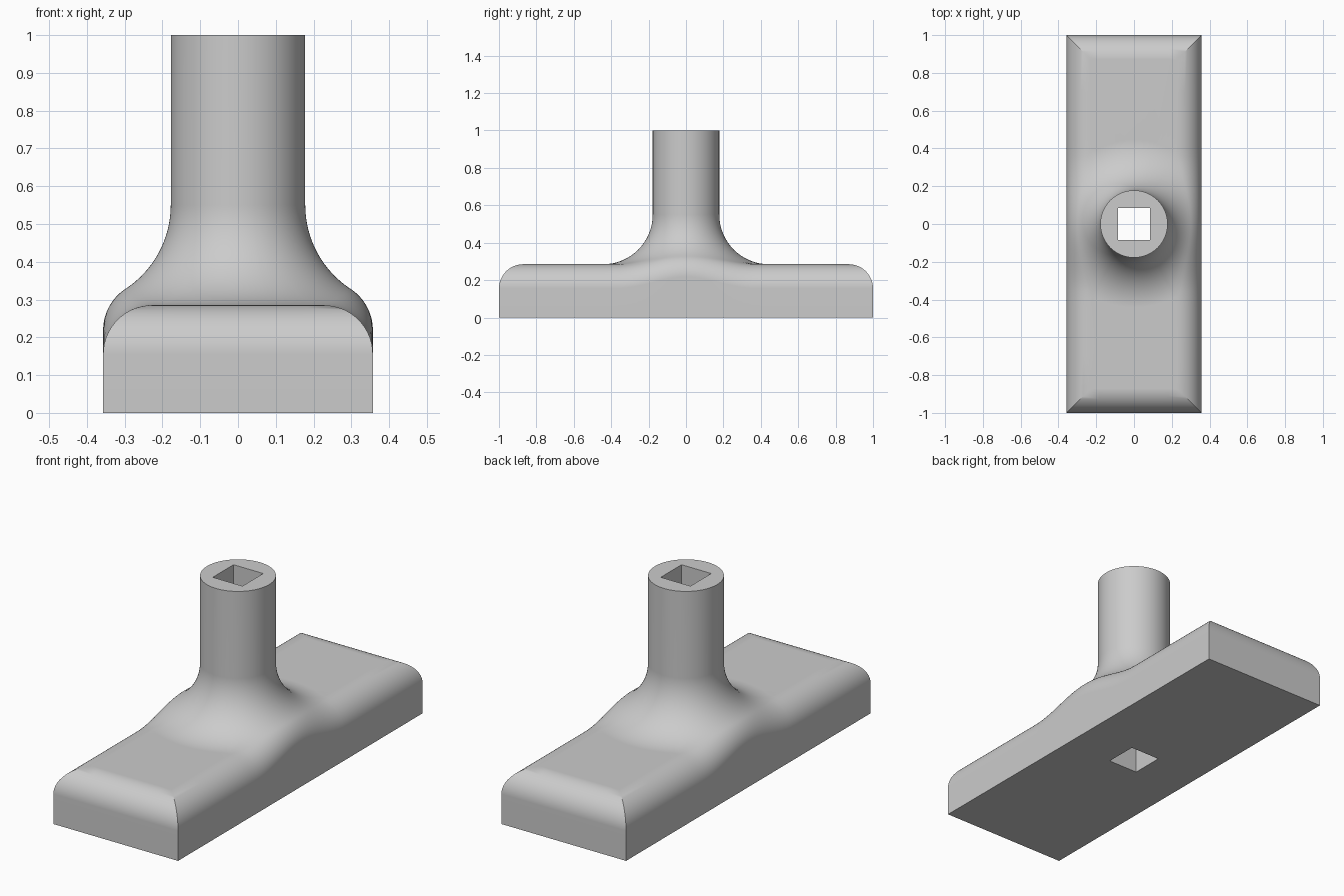
import bpy
import bmesh
from math import sin, cos, tan, acos, atan2, pi, radians, hypot
from mathutils import Vector

cube = bpy.data.objects.get("Cube")
if cube:
    bpy.data.objects.remove(cube, do_unlink=True)

# Main dimensions
HALF_X, HALF_Y, BASE_H = 0.357, 1.0, 0.285
EDGE_R = 0.13             # rounding of the upper edges of the base
STEM_R, TOP_Z = 0.178, 1.0
FILLET_R = 0.265          # flare between stem and base
HOLE = 0.085              # half width of the square bore
CORE_X, CORE_Y = HALF_X - EDGE_R, HALF_Y - EDGE_R
FLARE_C, FLARE_Z = STEM_R + FILLET_R, BASE_H + FILLET_R
CORNER = atan2(CORE_Y, CORE_X)
FLARE_STEPS, ROUND_STEPS = 16, 14


def on_rectangle(direction, half_x, half_y):
    """Point where a ray from the centre meets a rectangle."""
    scale = max(abs(direction.x) / half_x, abs(direction.y) / half_y)
    return direction / scale


def section(angle, corner):
    """Closed outline of the body in one direction, from bore to underside."""
    d = Vector((cos(angle), sin(angle), 0))
    up = Vector((0, 0, 1))
    core = on_rectangle(d, CORE_X, CORE_Y)
    if corner:
        out = Vector((1 if d.x > 0 else -1, 1 if d.y > 0 else -1, 0))
    elif abs(d.x) / CORE_X > abs(d.y) / CORE_Y:
        out = Vector((1 if d.x > 0 else -1, 0, 0))
    else:
        out = Vector((0, 1 if d.y > 0 else -1, 0))

    # Bore and stem
    bore = on_rectangle(d, HOLE, HOLE)
    points = [bore, bore + up * TOP_Z, d * STEM_R + up * TOP_Z]

    # Flare, stopping where the edge rounding touches it
    reach = max(FLARE_C - core.length, 0) / (FILLET_R + EDGE_R)
    end = acos(reach)
    for i in range(FLARE_STEPS + 1):
        a = end * i / FLARE_STEPS
        points.append(d * (FLARE_C - FILLET_R * cos(a)) + up * (FLARE_Z - FILLET_R * sin(a)))

    # Rounded edge rolled along the outside of the base
    centre = core + up * (FLARE_Z - (FILLET_R + EDGE_R) * sin(end))
    normal = d * cos(end) + up * sin(end)
    turn = acos(normal.dot(out))
    for i in range(ROUND_STEPS + 1):
        t = i / ROUND_STEPS
        n = (normal * sin((1 - t) * turn) + out * sin(t * turn)) / sin(turn)
        points.append(centre + n * EDGE_R)

    # Foot of the side wall
    foot = points[-1].copy()
    foot.z = 0
    points.append(foot)
    return points


# Directions of one quadrant, mirrored to go all the way round
quadrant = [radians(3 * i) for i in range(31) if abs(radians(3 * i) - CORNER) > 0.02]
quadrant = sorted(quadrant + [CORNER])
directions = []
for q in range(4):
    turn = quadrant if q % 2 == 0 else [pi / 2 - a for a in reversed(quadrant)]
    for a in turn[:-1]:
        base = CORNER if q % 2 == 0 else pi / 2 - CORNER
        directions.append((a + q * pi / 2, abs(a - base) < 0.0001))

# Skin the outlines into one closed body
bm = bmesh.new()
rings = [[bm.verts.new(p) for p in section(a, c)] for a, c in directions]
count = len(rings[0])
for k, ring in enumerate(rings):
    following = rings[(k + 1) % len(rings)]
    for j in range(count):
        n = (j + 1) % count
        bm.faces.new((ring[j], ring[n], following[n], following[j]))
bmesh.ops.remove_doubles(bm, verts=bm.verts, dist=0.0001)
bmesh.ops.recalc_face_normals(bm, faces=bm.faces)
mesh = bpy.data.meshes.new("stemmed_base")
bm.to_mesh(mesh)
bm.free()
body = bpy.data.objects.new("stemmed_base", mesh)
bpy.context.collection.objects.link(body)

# Single grey finish
grey = bpy.data.materials.new("plain_grey")
grey.use_nodes = True
colour = (0.6, 0.6, 0.6, 1)
grey.diffuse_color = colour
grey.node_tree.nodes["Principled BSDF"].inputs["Base Color"].default_value = colour
mesh.materials.append(grey)

# Smooth curves with crisp edges
bpy.ops.object.select_all(action="DESELECT")
body.select_set(True)
bpy.context.view_layer.objects.active = body
bpy.ops.object.shade_smooth_by_angle(angle=radians(30))
weighted = body.modifiers.new("even_shading", "WEIGHTED_NORMAL")
weighted.keep_sharp = True
